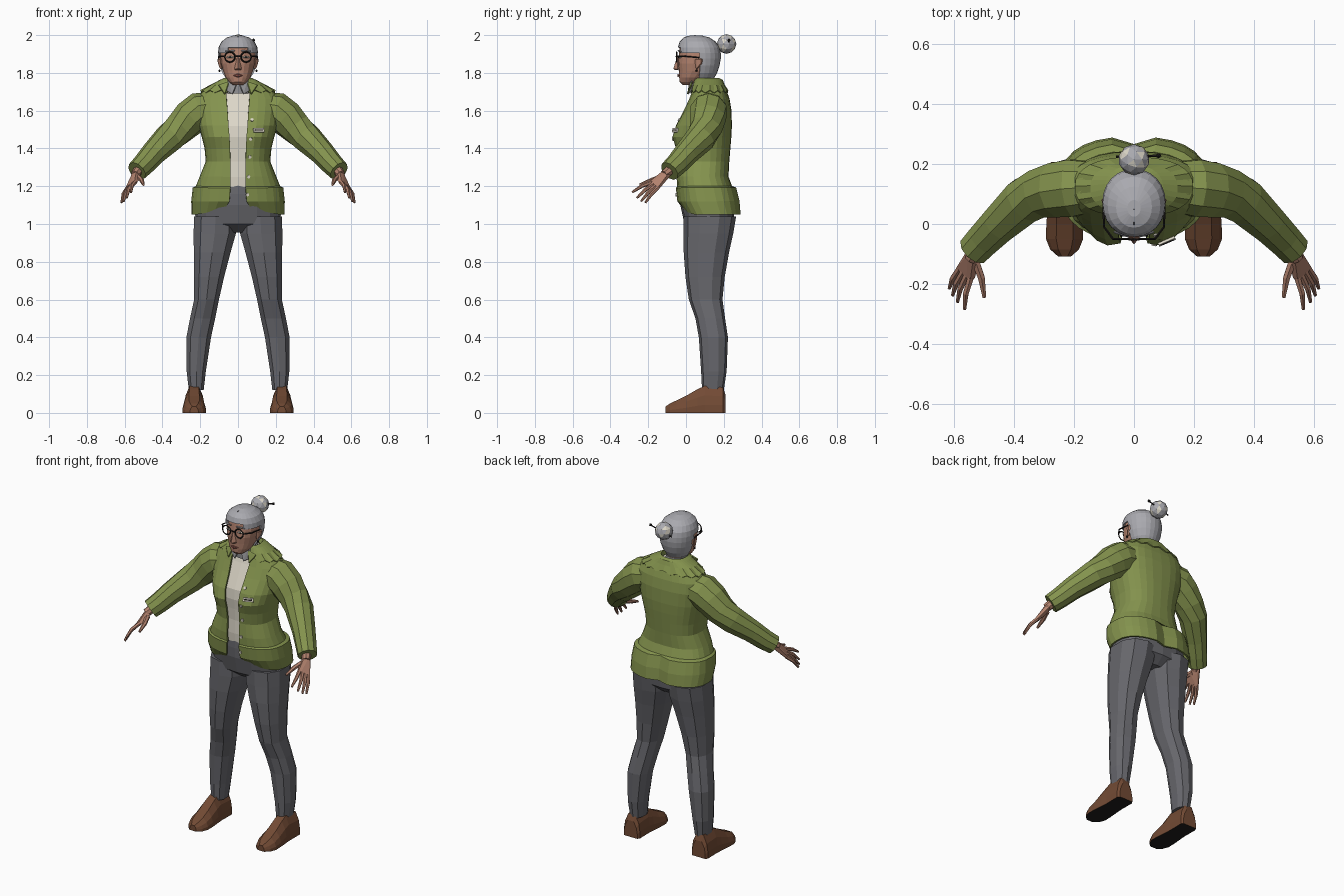
import bpy, bmesh, math
from mathutils import Vector
from mathutils.bvhtree import BVHTree

cube = bpy.data.objects.get("Cube")
if cube:
    bpy.data.objects.remove(cube, do_unlink=True)


def material(name, r, g, b):
    m = bpy.data.materials.new(name)
    m.use_nodes = True
    m.diffuse_color = (r, g, b, 1)
    node = next(n for n in m.node_tree.nodes if n.type == 'BSDF_PRINCIPLED')
    node.inputs["Base Color"].default_value = (r, g, b, 1)
    node.inputs["Roughness"].default_value = 0.8
    return m


OLIVE = material("olive wool", .23, .29, .075)
GREY = material("grey trousers", .135, .135, .15)
CREAM = material("cream", .72, .68, .58)
HAIR = material("silver hair", .40, .40, .43)
SKIN = material("skin", .46, .23, .16)
BROWN = material("brown leather", .17, .07, .035)
BLACK = material("black", .015, .013, .012)
LIPS = material("lips", .30, .10, .08)
COLLAR = material("grey collar", .30, .30, .31)


def finish(name, bm, mats, mirror=False):
    bmesh.ops.recalc_face_normals(bm, faces=bm.faces)
    mesh = bpy.data.meshes.new(name)
    bm.to_mesh(mesh)
    bm.free()
    for m in mats:
        mesh.materials.append(m)
    ob = bpy.data.objects.new(name, mesh)
    bpy.context.scene.collection.objects.link(ob)
    if mirror:
        ob.modifiers.new("mirror", 'MIRROR').use_mirror_merge = False
    return ob


def loft_bm(rings, closed=True, cap=True):
    bm = bmesh.new()
    rows = [[bm.verts.new(p) for p in r] for r in rings]
    n = len(rows[0])
    for a, b in zip(rows, rows[1:]):
        for j in range(n if closed else n - 1):
            k = (j + 1) % n
            bm.faces.new((a[j], a[k], b[k], b[j]))
    if cap and closed:
        bm.faces.new(rows[0])
        bm.faces.new(rows[-1])
    return bm


def loft(name, rings, mat, mirror=False, closed=True):
    return finish(name, loft_bm(rings, closed), [mat], mirror)


def spow(v, p):
    return math.copysign(abs(v) ** p, v)


def ring(z, w, yf, yb, n=16, p=.85, cx=0, gap=None):
    """Rounded section; a gap leaves it open at the front."""
    a = 0 if gap is None else math.asin((gap / w) ** (1 / p))
    out = []
    for j in range(n if gap is None else n + 1):
        t = a + (2 * math.pi - 2 * a) * j / n
        out.append(Vector((cx + w * spow(math.sin(t), p),
                           (yf + yb) / 2 - (yb - yf) / 2 * spow(math.cos(t), p), z)))
    return out


def tube(name, path, mat, n=8, mirror=False):
    pts = [Vector(q[:3]) for q in path]
    rings = []
    for i, q in enumerate(path):
        d = pts[min(i + 1, len(pts) - 1)] - pts[max(i - 1, 0)]
        rot = d.to_track_quat('Z', 'X')
        rings.append([pts[i] + rot @ Vector((q[3] * math.cos(2 * math.pi * j / n),
                                            q[3] * math.sin(2 * math.pi * j / n), 0)) for j in range(n)])
    return loft(name, rings, mat, mirror)


def hull(name, blobs, mat, mirror=False):
    """Convex skin around small octahedra (x, y, z, r)."""
    bm = bmesh.new()
    for x, y, z, r in blobs:
        for axis in range(3):
            for s in (-r, r):
                v = Vector((x, y, z))
                v[axis] += s
                bm.verts.new(v)
    res = bmesh.ops.convex_hull(bm, input=bm.verts)
    junk = {v for v in res["geom_interior"] if isinstance(v, bmesh.types.BMVert)}
    bmesh.ops.delete(bm, geom=list(junk), context='VERTS')
    return finish(name, bm, [mat], mirror)


def ball(name, loc, r, mats, sub=1, mirror=False):
    bm = bmesh.new()
    bmesh.ops.create_icosphere(bm, subdivisions=sub, radius=r)
    bmesh.ops.translate(bm, verts=bm.verts, vec=loc)
    for f in bm.faces:
        f.material_index = 1 if len(mats) > 1 and f.index % 4 == 1 else 0
    return finish(name, bm, mats, mirror)


# Trousers: z, inner x, outer x, front y, back y
legs = [(.12, .18, .262, .085, .2), (.22, .168, .274, .08, .215), (.4, .14, .276, .068, .222),
        (.5, .118, .257, .05, .207), (.6, .098, .235, .015, .193), (.72, .07, .236, -.003, .205),
        (.85, .035, .238, -.012, .228), (.95, .006, .24, -.012, .25), (1.04, .0, .237, -.012, .265)]
loft("trouser_leg", [ring(z, (o - i) / 2, f, b, 10, .85, (o + i) / 2) for z, i, o, f, b in legs], GREY, True)
loft("trouser_hips", [ring(*r) for r in [(.955, .15, .05, .2), (1.0, .225, -.008, .25), (1.1, .228, -.03, .26),
                                        (1.16, .215, -.032, .24), (1.225, .185, -.028, .205)]], GREY)

# Shoes: y, half width, height
section = [(-1, 0), (-1, .3), (-.85, .65), (-.45, 1), (.45, 1), (.85, .65), (1, .3), (1, 0)]
shoe = [(.208, .045, .1), (.195, .054, .135), (.1, .053, .143), (.06, .056, .125), (0, .061, .09),
        (-.05, .062, .066), (-.085, .048, .05), (-.108, .022, .034)]
bm = loft_bm([[(.232 + w * u, y, h * v) for u, v in section] for y, w, h in shoe])
bmesh.ops.recalc_face_normals(bm, faces=bm.faces)
for f in bm.faces:
    f.material_index = 1 if f.normal.z < -.7 else 0
finish("shoe", bm, [BROWN, BLACK], True)

# Jacket body: z, half width, front y, back y, opening
body = [(1.05, .241, -.01, .287, .07), (1.12, .243, -.042, .282, .045), (1.19, .236, -.05, .265, .04),
        (1.197, .22, -.043, .24, .04), (1.25, .198, -.046, .22, .04), (1.33, .166, -.042, .224, .04),
        (1.4, .172, -.046, .23, .042), (1.46, .187, -.052, .235, .045), (1.52, .203, -.046, .238, .05),
        (1.6, .215, -.008, .236, .055), (1.66, .212, .02, .226, .06), (1.7, .185, .035, .212, .062),
        (1.735, .135, .045, .192, .062), (1.757, .08, .05, .175, .058)]


def bust(v, amount):
    v.y -= amount * math.exp(-((abs(v.x) - .1) / .055) ** 2 - ((v.z - 1.46) / .06) ** 2)


rings = []
for i, (z, w, f, b, g) in enumerate(body):
    r = ring(z, w, f, b, 26, .8, gap=g)
    for v in r:
        if v.y < .08:
            bust(v, .025)
            if i == 0:
                v.z += .05 * max(0, 1 - abs(v.x) / .22)
        elif z < 1.195:
            v.y -= .025 * math.exp(-(v.x / .025) ** 2)
    rings.append(r)
jacket = loft("jacket_body", rings, OLIVE, closed=False)
sol = jacket.modifiers.new("cloth", 'SOLIDIFY')
sol.thickness, sol.offset = .01, 0

# Jacket collar with a jagged yoke edge
rings = [ring(z, w, f, b, 30, .85, gap=.055) for z, w, f, b in
         [(1.745, .07, .045, .165), (1.772, .075, .04, .178), (1.762, .098, .036, .195),
          (1.737, .146, .034, .205), (1.695, .198, .024, .224)]]
for j, v in enumerate(rings[-1]):
    v.z += .014 * (j % 2)
loft("jacket_collar", rings, OLIVE, closed=False).modifiers.new("cloth", 'SOLIDIFY').thickness = .006
hull("lapel_tip", [(.05, .03, 1.75, .004), (.1, .03, 1.735, .004), (.07, .008, 1.69, .004)], OLIVE, True)

# Shirt and high collar
loft("shirt", [ring(z, w - .017, f + .014, b - .02, 20, .8) for z, w, f, b, g in body[3:-1]], CREAM)
loft("shirt_collar", [ring(*r, 14, .9) for r in [(1.69, .068, .025, .155), (1.73, .063, .022, .15),
                                               (1.762, .06, .028, .148)]], COLLAR)
hull("shirt_collar_tip", [(.05, .03, 1.76, .004), (.012, .018, 1.735, .004), (.03, .012, 1.69, .004),
                          (.06, .03, 1.71, .004)], COLLAR, True)

# Sleeves
tube("sleeve", [(.12, .125, 1.615, .085), (.205, .12, 1.598, .1), (.255, .115, 1.56, .096),
                (.31, .105, 1.505, .086), (.365, .078, 1.455, .08), (.45, 0, 1.372, .066),
                (.5, -.05, 1.315, .06), (.535, -.087, 1.28, .056)], OLIVE, 10, True)

# Hands
tube("wrist", [(.51, -.06, 1.305, .03), (.545, -.115, 1.262, .024)], SKIN, 8, True)
index_base, little_base = Vector((.546, -.18, 1.222)), Vector((.582, -.148, 1.194))
hull("palm", [(.535, -.1, 1.28, .02), (.545, -.1, 1.258, .02), (*index_base, .014), (*little_base, .013),
              (.532, -.135, 1.245, .013)], SKIN, True)
tips = [(.566, -.285, 1.168), (.59, -.26, 1.138), (.606, -.238, 1.12), (.617, -.215, 1.113)]
for i, (label, tip) in enumerate(zip(("index", "middle", "ring", "little"), tips)):
    a, b = index_base.lerp(little_base, i / 3), Vector(tip)
    m = a.lerp(b, .5) + Vector((.006, 0, .007))
    tube(label + "_finger", [(*a, .012), (*m, .0105), (*b, .006)], SKIN, 6, True)
tube("thumb", [(.53, -.125, 1.25, .015), (.51, -.18, 1.232, .013), (.5, -.245, 1.208, .007)], SKIN, 6, True)

# Head and face
loft("neck", [ring(*r, 12, .95) for r in [(1.7, .05, .035, .14), (1.82, .055, .03, .15)]], SKIN)
loft("head", [ring(*r, 18, .9) for r in [(1.736, .028, -.018, .05), (1.752, .048, -.034, .08),
     (1.775, .066, -.036, .1), (1.81, .08, -.038, .14), (1.85, .09, -.042, .155),
     (1.89, .094, -.038, .16), (1.93, .092, -.034, .16), (1.97, .06, 0, .12)]], SKIN)
hull("nose", [(0, -.044, 1.878, .006), (0, -.061, 1.822, .006), (.014, -.044, 1.82, .006),
              (-.014, -.044, 1.82, .006)], SKIN)
hull("lips", [(.024, -.034, 1.786, .002), (-.024, -.034, 1.786, .002), (0, -.043, 1.793, .003),
              (0, -.042, 1.78, .004)], LIPS)
hull("ear", [(.093, .055, 1.87, .008), (.1, .08, 1.872, .009), (.097, .078, 1.85, .009),
             (.09, .058, 1.826, .007)], SKIN, True)
ball("earring", (.098, .056, 1.812), .007, [BLACK], 1, True)
hull("eye", [(.025, -.036, 1.882, .004), (.058, -.028, 1.882, .004), (.042, -.036, 1.885, .006)], CREAM, True)
ball("pupil", (.042, -.038, 1.884), .006, [BLACK], 1, True)
hull("eyebrow", [(.02, -.041, 1.917, .004), (.065, -.027, 1.914, .004)], HAIR, True)

# Glasses
for name, x in (("left_rim", .043), ("right_rim", -.043)):
    bpy.ops.mesh.primitive_torus_add(location=(x, -.05, 1.884), rotation=(math.pi / 2, 0, 0), major_radius=.027,
                                     minor_radius=.004, major_segments=16, minor_segments=4)
    bpy.context.object.name = name
    bpy.context.object.data.materials.append(BLACK)
tube("glasses_bridge", [(-.018, -.052, 1.888, .004), (.018, -.052, 1.888, .004)], BLACK, 5)
tube("glasses_arm", [(.07, -.05, 1.888, .004), (.1, -.01, 1.888, .004), (.102, .07, 1.88, .004)], BLACK, 5, True)

# Hair cap with pale streaks, opened around the face
cap = [(1.765, .06, -.01, .145), (1.8, .083, -.02, .165), (1.84, .098, -.03, .178), (1.875, .104, -.038, .184),
       (1.905, .106, -.043, .184), (1.935, .103, -.043, .178), (1.965, .088, -.034, .158),
       (1.987, .06, -.012, .125), (1.999, .022, .025, .08)]
N = 24
bm = loft_bm([ring(*r, N, .95) for r in cap])
bm.faces.ensure_lookup_table()
for f in list(bm.faces):
    row, col = divmod(f.index, N)
    c = f.calc_center_median()
    f.material_index = 1 if row in (5, 6) and min(col, N - 1 - col) in (4, 6, 9) else 0
    if not (c.z > 1.93 - .5 * max(0, abs(c.x) - .03) or c.y > .08) or len(f.verts) > 4 and c.z < 1.9:
        bm.faces.remove(f)
hair = finish("hair", bm, [HAIR, CREAM])
sol = hair.modifiers.new("volume", 'SOLIDIFY')
sol.thickness, sol.offset = .008, -1
hull("hair_parting", [(0, -.03, 1.966, .003), (0, .0, 1.99, .003), (0, .05, 1.998, .002)], BLACK)
ball("hair_bun", (0, .215, 1.953), .052, [HAIR, CREAM], 2)
tube("hair_pin", [(-.06, .225, 1.935, .004), (.08, .228, 1.972, .004)], BLACK, 5)
ball("hair_pin_bead", (.082, .228, 1.973), .009, [BLACK])

# Buttons and badge, set on the jacket surface
bpy.context.view_layer.update()
tree = BVHTree.FromObject(jacket, bpy.context.evaluated_depsgraph_get())


def pin_on(name, x, z, size, mat, lift, round_shape):
    hit, normal, _, _ = tree.ray_cast(Vector((x, -1, z)), Vector((0, 1, 0)))
    if hit is None:
        return
    if normal.y > 0:
        normal = -normal
    bm = bmesh.new()
    if round_shape:
        bmesh.ops.create_cone(bm, cap_ends=True, segments=8, radius1=.5, radius2=.5, depth=1)
    else:
        bmesh.ops.create_cube(bm, size=1)
    bmesh.ops.scale(bm, vec=size, verts=bm.verts)
    ob = finish(name, bm, [mat])
    ob.location = hit + normal * lift
    ob.rotation_euler = normal.to_track_quat('Z', 'Y').to_euler()


for i, z in enumerate((1.55, 1.45, 1.355, 1.25, 1.155)):
    pin_on(f"button_{i + 1}", .074 - .006 * i, z, (.018, .018, .008), CREAM, .002, True)
pin_on("badge", .108, 1.495, (.06, .022, .008), CREAM, .005, False)
pin_on("badge_stripe", .108, 1.495, (.045, .007, .004), BLACK, .009, False)
